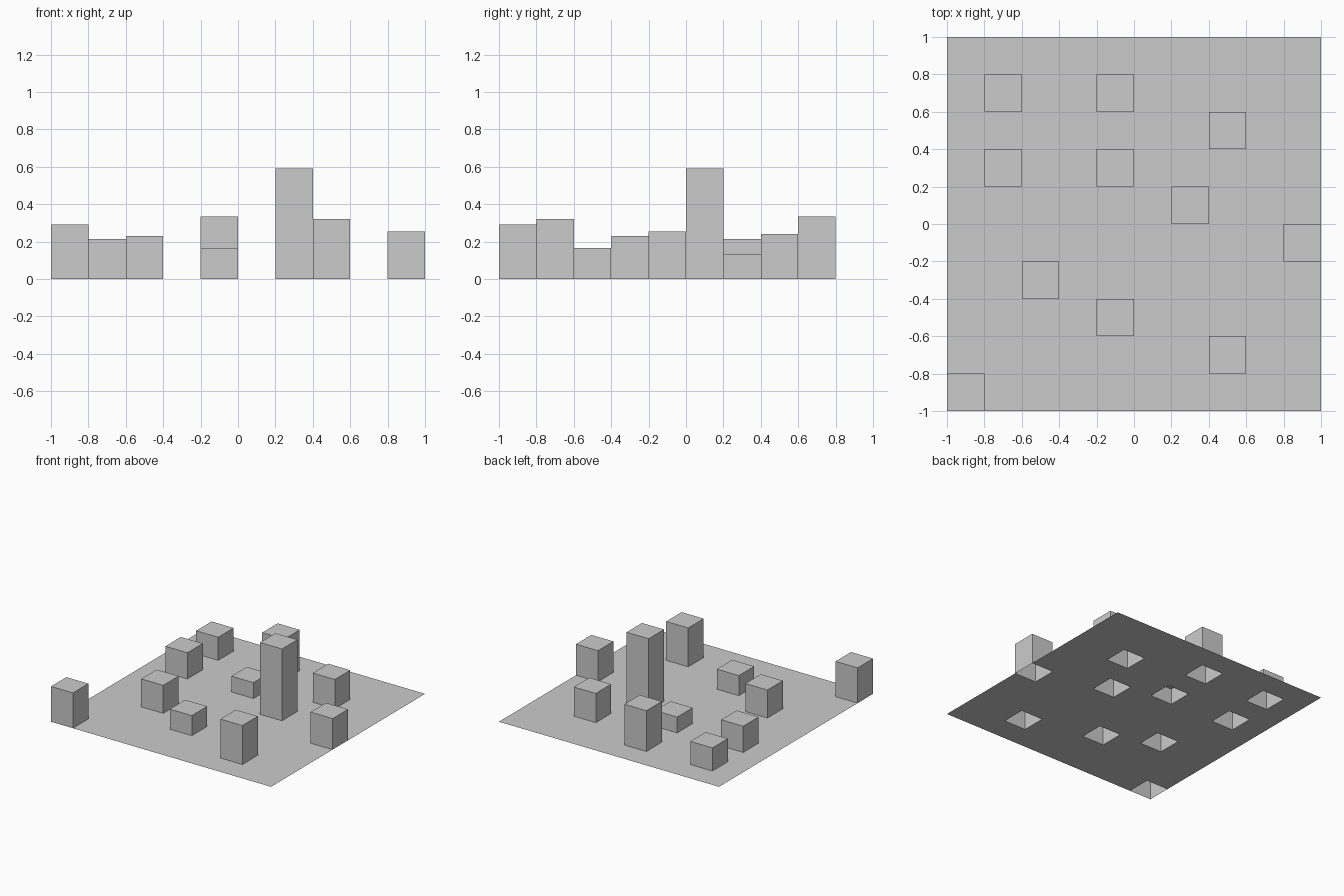
import bpy, bmesh

if "Cube" in bpy.data.objects:
    bpy.data.objects.remove(bpy.data.objects["Cube"])

CELL = 0.2
# lower-left corner (x, y) of each raised cell and its height
TOWERS = [
    (-1.0, -1.0, 0.29), (0.4, -0.8, 0.32), (-0.2, -0.6, 0.165),
    (-0.6, -0.4, 0.23), (0.8, -0.2, 0.255), (0.2, 0.0, 0.59),
    (-0.8, 0.2, 0.215), (-0.2, 0.2, 0.13), (0.4, 0.4, 0.24),
    (-0.8, 0.6, 0.19), (-0.2, 0.6, 0.335),
]

# flat sheet of 10 x 10 cells
bm = bmesh.new()
bmesh.ops.create_grid(bm, x_segments=10, y_segments=10, size=1.0)


def cell_index(x, y):
    return round((x + 1) / CELL), round((y + 1) / CELL)


cells = {}
for f in bm.faces:
    c = f.calc_center_median()
    cells[cell_index(c.x - CELL / 2, c.y - CELL / 2)] = f

# pull the chosen cells up, leaving the towers open underneath
for x, y, height in TOWERS:
    face = cells[cell_index(x, y)]
    top = bmesh.ops.extrude_discrete_faces(bm, faces=[face])["faces"][0]
    bmesh.ops.translate(bm, verts=top.verts, vec=(0, 0, height))

bmesh.ops.recalc_face_normals(bm, faces=bm.faces)
bm.normal_update()
if sum(f.normal.z * f.calc_area() for f in bm.faces) < 0:
    bmesh.ops.reverse_faces(bm, faces=bm.faces)

mesh = bpy.data.meshes.new("tower_sheet")
bm.to_mesh(mesh)
bm.free()
bpy.context.collection.objects.link(bpy.data.objects.new("tower_sheet", mesh))
